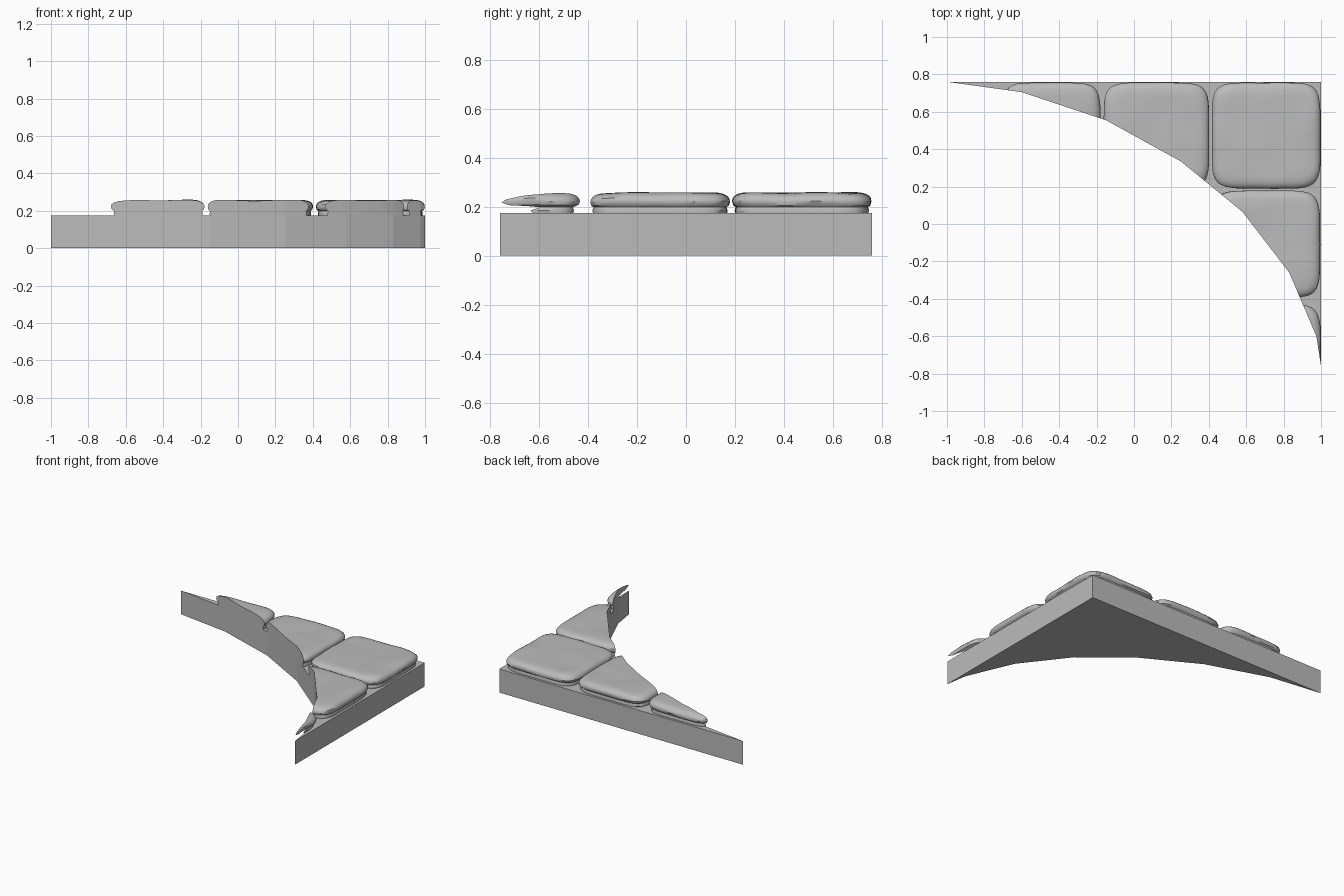
import bpy, bmesh, math
from mathutils import Vector, noise

old = bpy.data.objects.get("Cube")
if old:
    bpy.data.objects.remove(old, do_unlink=True)

stone_grey = bpy.data.materials.new("stone_grey")
stone_grey.use_nodes = True
colour = (0.5, 0.5, 0.5, 1)
stone_grey.diffuse_color = colour
stone_grey.node_tree.nodes["Principled BSDF"].inputs["Base Color"].default_value = colour

# Square corner with a faceted concave curve facing the front
CORNER = (1, 0.76)
CURVE = [(-1, 0.76), (-0.6, 0.705), (-0.15, 0.555), (0.25, 0.335),
         (0.58, 0.065), (0.83, -0.26), (0.975, -0.6), (1, -0.76)]
SLAB_TOP = 0.175


def make_object(name, bm):
    bmesh.ops.recalc_face_normals(bm, faces=bm.faces)
    mesh = bpy.data.meshes.new(name)
    bm.to_mesh(mesh)
    bm.free()
    obj = bpy.data.objects.new(name, mesh)
    bpy.context.collection.objects.link(obj)
    mesh.materials.append(stone_grey)
    return obj


def prism(name, bottom, top):
    bm = bmesh.new()
    face = bm.faces.new([bm.verts.new((x, y, bottom)) for x, y in [CORNER] + CURVE])
    result = bmesh.ops.extrude_face_region(bm, geom=[face])
    moved = [g for g in result["geom"] if isinstance(g, bmesh.types.BMVert)]
    bmesh.ops.translate(bm, verts=moved, vec=(0, 0, top - bottom))
    return make_object(name, bm)


def stone(name, x0, x1, y0, y1, seed, overhang=0.0):
    """Rounded, slightly lumpy paving stone made from stacked rings."""
    cx, cy, hx, hy = (x0 + x1) / 2, (y0 + y1) / 2, (x1 - x0) / 2, (y1 - y0) / 2
    # ring height and inset from the widest outline
    profile = [(0.16, 0.014 + overhang), (0.185, 0.01 + overhang), (0.198, 0.014 + overhang),
               (0.208, 0.004), (0.222, 0.0), (0.235, 0.003), (0.245, 0.012),
               (0.252, 0.026), (0.256, 0.045), (0.257, 0.075)]
    profile += [(0.257, i) for i in (0.11, 0.15, 0.19, 0.23, 0.26)]
    count = 96
    bm = bmesh.new()
    rings = []
    for z, inset in profile:
        ring = []
        for i in range(count):
            a = math.tau * i / count
            c, s = math.cos(a), math.sin(a)
            r = (abs(c) ** 6 + abs(s) ** 6) ** (-1 / 6)
            x, y = cx + c * r * (hx - inset), cy + s * r * (hy - inset)
            # chipped sides and a gently dented top
            side = noise.noise(Vector((x * 5, y * 5, z * 22 + seed)))
            k = 1 - 0.018 * abs(side) * (inset < 0.08)
            lump = noise.noise(Vector((x * 6, y * 6, seed * 3)))
            dz = 0.005 * (lump - 0.1) * (z > 0.2)
            ring.append(bm.verts.new((cx + (x - cx) * k, cy + (y - cy) * k, z + dz)))
        rings.append(ring)
    for low, high in zip(rings, rings[1:]):
        for i in range(count):
            j = (i + 1) % count
            bm.faces.new((low[i], low[j], high[j], high[i]))
    bm.faces.new(rings[0])
    bm.faces.new(rings[-1])
    return make_object(name, bm)


prism("base_slab", 0, SLAB_TOP)
cutter = prism("stone_trimmer", 0.1, 0.4)
cutter.hide_render = True

stones = [
    stone("corner_stone", 0.415, 0.998, 0.188, 0.757, 1.3),
    stone("back_middle_stone", -0.163, 0.402, 0.19, 0.757, 4.7),
    stone("back_end_stone", -0.7, -0.178, 0.23, 0.757, 8.1),
    stone("side_middle_stone", 0.42, 0.996, -0.395, 0.18, 12.4),
    stone("side_end_stone", 0.43, 0.999, -1.0, -0.428, 15.9, overhang=0.008),
]

# Trim every stone flush with the curved front
for obj in stones:
    trim = obj.modifiers.new("trim", 'BOOLEAN')
    trim.operation = 'INTERSECT'
    trim.solver = 'EXACT'
    trim.object = cutter
    bpy.ops.object.select_all(action='DESELECT')
    obj.select_set(True)
    bpy.context.view_layer.objects.active = obj
    bpy.ops.object.modifier_apply(modifier="trim")
    bpy.ops.object.shade_smooth_by_angle(angle=math.radians(35))

bpy.data.objects.remove(cutter, do_unlink=True)
